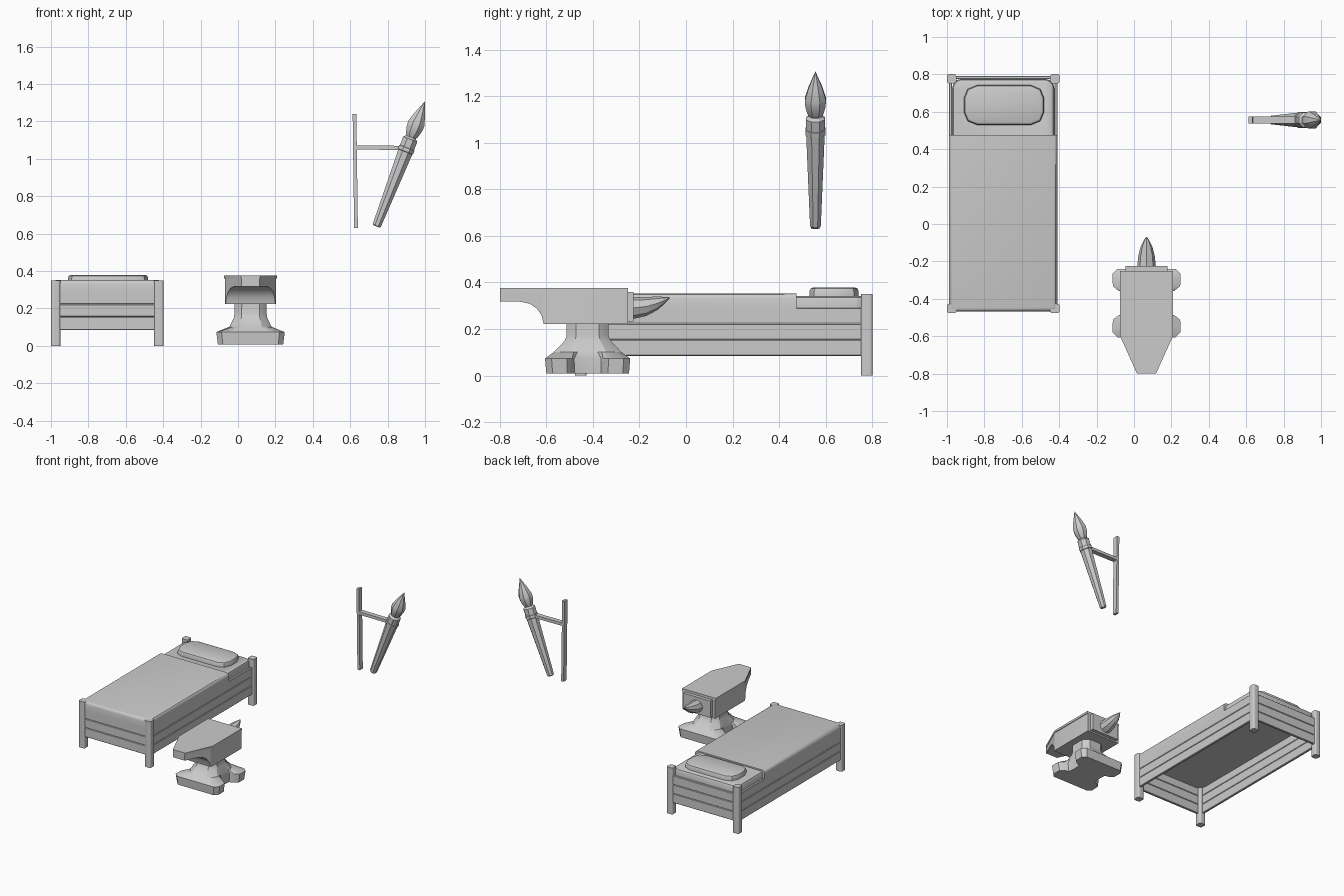
import bpy, bmesh, math
from mathutils import Vector

if "Cube" in bpy.data.objects:
    bpy.data.objects.remove(bpy.data.objects["Cube"])


def finish(name, bm):
    bmesh.ops.recalc_face_normals(bm, faces=bm.faces[:])
    me = bpy.data.meshes.new(name)
    bm.to_mesh(me)
    bm.free()
    ob = bpy.data.objects.new(name, me)
    bpy.context.collection.objects.link(ob)
    bpy.ops.object.select_all(action='DESELECT')
    ob.select_set(True)
    bpy.context.view_layer.objects.active = ob
    bpy.ops.object.shade_smooth_by_angle(angle=math.radians(30))
    return ob


def box(name, lo, hi, *bevels):
    """Box between two corners; bevels are (edge test, offset, segments)."""
    bm = bmesh.new()
    bmesh.ops.create_cube(bm, size=1)
    for v in bm.verts:
        v.co = Vector([(a + b) / 2 + c * (b - a) for a, b, c in zip(lo, hi, v.co)])
    for test, off, seg in bevels:
        edges = [e for e in bm.edges if test(e.verts[0].co, e.verts[1].co)]
        bmesh.ops.bevel(bm, geom=edges, offset=off, segments=seg,
                        profile=0.5, affect='EDGES')
    return finish(name, bm)


def loft(name, rings):
    """Skin a closed solid through rings with equal point counts."""
    bm = bmesh.new()
    loops = [[bm.verts.new(p) for p in r] for r in rings]
    n = len(loops[0])
    for a, b in zip(loops, loops[1:]):
        for i in range(n):
            j = (i + 1) % n
            bm.faces.new((a[i], a[j], b[j], b[i]))
    bm.faces.new(loops[0][::-1])
    bm.faces.new(loops[-1])
    return finish(name, bm)


def upright(a, b):
    return abs(a.z - b.z) > 0.001


def top_rim(z):
    return lambda a, b: min(a.z, b.z) > z - 0.001


# ---- Bed ----
X0, X1, Y0, Y1 = -1.0, -0.398, -0.477, 0.802
for sx, px in (("left", X0), ("right", X1 - 0.05)):
    for sy, py in (("front", Y0), ("back", Y1 - 0.05)):
        box(f"bed_post_{sy}_{sx}", (px, py, 0), (px + 0.05, py + 0.05, 0.35),
            (upright, 0.012, 4))

# boards around the frame, three high
for k, (z0, z1) in enumerate(((0.085, 0.154), (0.155, 0.222), (0.223, 0.29))):
    groove = (lambda a, b: abs(a.z - b.z) < 0.001, 0.003, 1)
    for side, x in (("left", X0 + 0.01), ("right", X1 - 0.028)):
        box(f"side_board_{side}_{k}", (x, Y0 + 0.04, z0),
            (x + 0.018, Y1 - 0.04, z1), groove)
    for side, y in (("front", Y0 + 0.01), ("back", Y1 - 0.028)):
        box(f"end_board_{side}_{k}", (X0 + 0.04, y, z0),
            (X1 - 0.04, y + 0.018, z1), groove)

box("mattress", (-0.972, -0.45, 0.28), (-0.426, 0.776, 0.342),
    (upright, 0.05, 3), (top_rim(0.342), 0.02, 2))
# blanket keeps a square edge towards the pillow
box("blanket", (-0.99, -0.468, 0.284), (-0.408, 0.475, 0.352),
    (lambda a, b: min(a.z, b.z) > 0.35 and min(a.y, b.y) < 0.47, 0.022, 3))
box("pillow", (-0.91, 0.53, 0.335), (-0.48, 0.742, 0.379),
    (upright, 0.07, 2), (top_rim(0.379), 0.018, 2))

# ---- Anvil ----
CX, CY = 0.067, -0.4225

# body: rectangles along y (y, half width, underside height)
body = [(-0.80, 0.048, 0.318), (-0.71, 0.089, 0.317), (-0.67, 0.107, 0.308),
        (-0.64, 0.12, 0.287), (-0.62, 0.129, 0.258), (-0.612, 0.133, 0.222),
        (-0.60, 0.136, 0.222), (-0.25, 0.136, 0.222)]
loft("anvil_body", [[(CX - w, y, z), (CX + w, y, z), (CX + w, y, 0.363),
                     (CX - w, y, 0.363)] for y, w, z in body])
loft("anvil_face", [[(CX - w, y, 0.36), (CX + w, y, 0.36), (CX + w, y, 0.376),
                     (CX - w, y, 0.376)]
                    for y, w in ((-0.80, 0.051), (-0.60, 0.141), (-0.25, 0.141))])
box("horn_plate", (CX - 0.113, -0.255, 0.232), (CX + 0.113, -0.225, 0.358))

# horn: eight-sided, curving up to a point
horn = [(-0.23, 0.05, 0.29, 0.047), (-0.17, 0.044, 0.297, 0.041),
        (-0.12, 0.031, 0.311, 0.028), (-0.09, 0.016, 0.324, 0.014),
        (-0.07, 0.003, 0.335, 0.003)]
loft("anvil_horn", [[(CX + w * math.cos(i * math.pi / 4), y,
                      z + h * math.sin(i * math.pi / 4)) for i in range(8)]
                    for y, w, z, h in horn])


def mirror4(quarter):
    """Full ring from a quarter outline that starts on the x axis."""
    q = quarter
    return (q + [(-x, y) for x, y in q[::-1]]
            + [(-x, -y) for x, y in q] + [(x, -y) for x, y in q[::-1]])


# waisted pedestal: octagonal waist flaring to feet notched at both sides
foot = mirror4([(0.115, 0.03), (0.12, 0.058), (0.15, 0.066), (0.18, 0.09),
                (0.183, 0.155), (0.155, 0.183), (0.09, 0.183), (0.04, 0.183)])
waist = mirror4([(1, 0.15), (1, 0.3), (1, 0.42), (1, 0.55),
                 (0.8, 0.8), (0.55, 1), (0.4, 1), (0.2, 1)])
pedestal = [(foot, 0.955, 0.97, 0.008), (foot, 1, 1, 0.073),
            (waist, 0.113, 0.145, 0.101), (waist, 0.09, 0.1, 0.148),
            (waist, 0.086, 0.09, 0.17), (waist, 0.085, 0.09, 0.23)]
loft("anvil_pedestal", [[(CX + x * sx, CY + y * sy, z) for x, y in ring]
                        for ring, sx, sy, z in pedestal])

# ---- Wall torch ----
TY = 0.556
base = Vector((0.74, TY, 0.638))
tip = Vector((0.999, TY, 1.305))
axis = (tip - base).normalized()
side = Vector((0, 1, 0))
out = axis.cross(side)
LEN = (tip - base).length


def turned(name, profile):
    """Eight-sided turning about the torch axis; profile is (distance, radius)."""
    loft(name, [[base + axis * t + r * (side * math.cos((i + 0.5) * math.pi / 4)
                                        + out * math.sin((i + 0.5) * math.pi / 4))
                 for i in range(8)] for t, r in profile])


turned("torch_handle", [(0, 0.019), (0.008, 0.025), (0.43, 0.043),
                        (0.50, 0.044), (0.512, 0.03)])
turned("torch_ring", [(0.427, 0.042), (0.43, 0.047), (0.45, 0.047), (0.453, 0.042)])
turned("torch_flame", [(0.505, 0.025), (0.525, 0.037), (0.56, 0.047), (0.59, 0.049),
                       (0.64, 0.033), (LEN, 0.001)])

# leaning wall bar and arm
H = 0.018
loft("torch_wall_bar", [[(x - 0.01, TY - H, z), (x + 0.01, TY - H, z),
                         (x + 0.01, TY + H, z), (x - 0.01, TY + H, z)]
                        for x, z in ((0.631, 0.63), (0.623, 1.24))])
loft("torch_arm", [[(x, TY - H, z - 0.011), (x, TY + H, z - 0.011),
                    (x, TY + H, z + 0.011), (x, TY - H, z + 0.011)]
                   for x, z in ((0.625, 1.06), (0.88, 1.058))])
